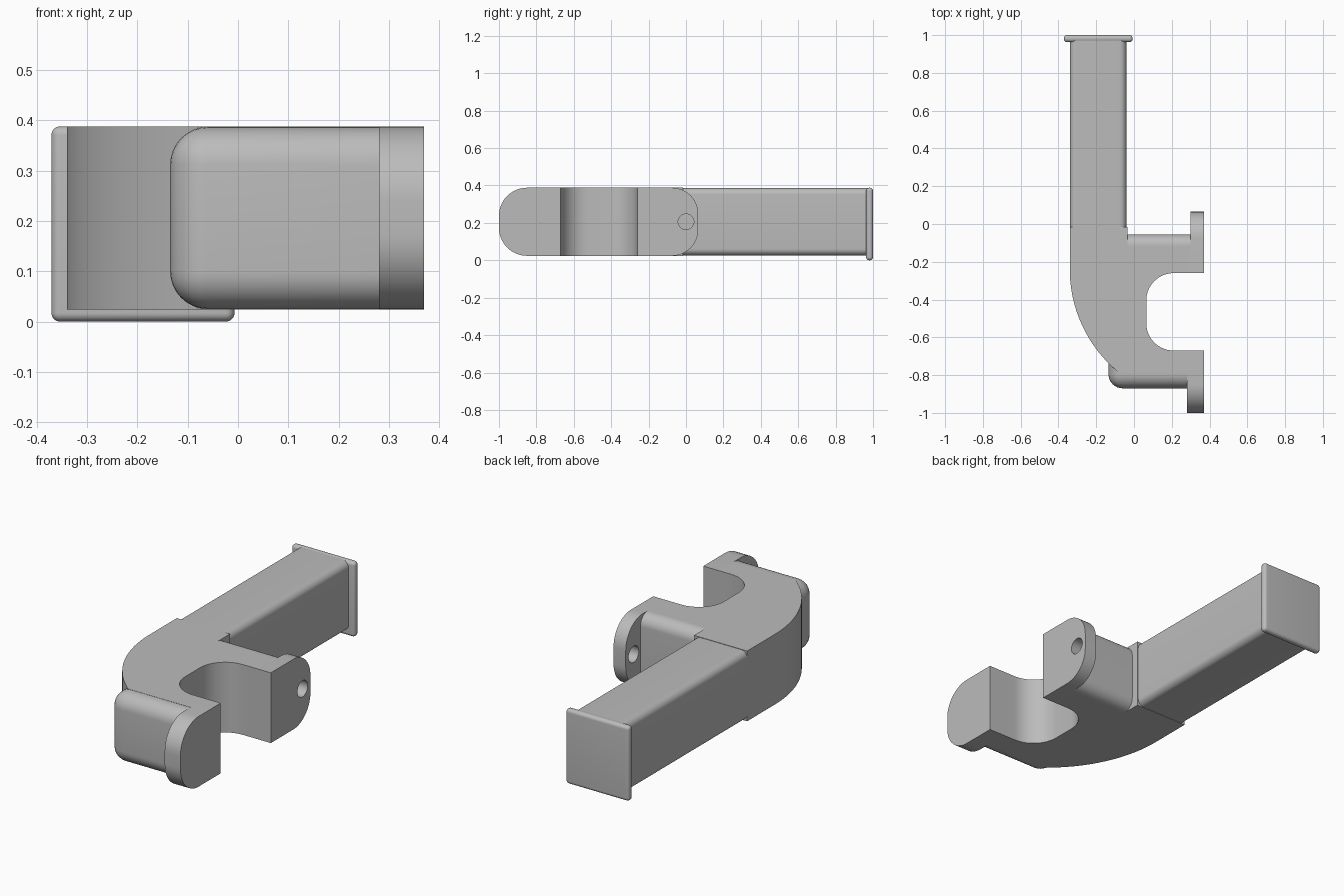
import bpy, bmesh, math
from mathutils import Vector

if "Cube" in bpy.data.objects:
    bpy.data.objects.remove(bpy.data.objects["Cube"])

grey = bpy.data.materials.new("plain_grey")
grey.use_nodes = True
GREY = (0.5, 0.5, 0.5, 1)
grey.diffuse_color = GREY
grey.node_tree.nodes["Principled BSDF"].inputs["Base Color"].default_value = GREY

Z0, Z1 = 0.024, 0.388
MID = (Z0 + Z1) / 2


def finish(bm, name):
    bmesh.ops.recalc_face_normals(bm, faces=bm.faces)
    mesh = bpy.data.meshes.new(name)
    bm.to_mesh(mesh)
    bm.free()
    mesh.materials.append(grey)
    obj = bpy.data.objects.new(name, mesh)
    bpy.context.collection.objects.link(obj)
    return obj


def smooth(obj):
    bpy.ops.object.select_all(action="DESELECT")
    obj.select_set(True)
    bpy.context.view_layer.objects.active = obj
    bpy.ops.object.shade_smooth_by_angle(angle=math.radians(30))


def arc(cx, cy, r, a0, a1, n=14):
    angles = [math.radians(a0 + (a1 - a0) * i / n) for i in range(n + 1)]
    return [(cx + r * math.cos(a), cy + r * math.sin(a)) for a in angles]


def extrude(name, points, direction):
    bm = bmesh.new()
    face = bm.faces.new([bm.verts.new(p) for p in points])
    new = bmesh.ops.extrude_face_region(bm, geom=[face])["geom"]
    verts = [v for v in new if isinstance(v, bmesh.types.BMVert)]
    bmesh.ops.translate(bm, verts=verts, vec=direction)
    return finish(bm, name)


def rounded_box(name, lo, hi, radius, keep=lambda mid: True):
    """Box with rounded edges; keep picks edges by their midpoint."""
    lo, hi = Vector(lo), Vector(hi)
    bm = bmesh.new()
    bmesh.ops.create_cube(bm, size=1)
    for v in bm.verts:
        v.co = Vector([(a + b) / 2 + c * (b - a) for a, b, c in zip(lo, hi, v.co)])
    edges = [e for e in bm.edges if keep((e.verts[0].co + e.verts[1].co) / 2)]
    bmesh.ops.bevel(bm, geom=edges, offset=radius, offset_type="OFFSET",
                    segments=8, profile=0.5, affect="EDGES", clamp_overlap=True)
    obj = finish(bm, name)
    smooth(obj)
    return obj


def rounded_end(name, x0, x1, y_flat, y_tip, r):
    """Upright plate across x whose tip corners are rounded."""
    s = 1 if y_tip > y_flat else -1
    yc = y_tip - s * r
    upper = [(yc + s * (y - yc), z) for y, z in arc(yc, Z1 - r, r, 90, 0)]
    lower = [(yc + s * (y - yc), z) for y, z in arc(yc, Z0 + r, r, 0, -90)]
    outline = [(y_flat, Z1)] + upper + lower + [(y_flat, Z0)]
    obj = extrude(name, [(x0, y, z) for y, z in outline], (x1 - x0, 0, 0))
    smooth(obj)
    return obj


def drill(obj, y, z, r=0.042):
    bm = bmesh.new()
    bmesh.ops.create_cone(bm, cap_ends=True, segments=32, radius1=r, radius2=r, depth=0.3)
    for v in bm.verts:
        v.co = Vector((v.co.z + 0.33, y + v.co.x, z + v.co.y))
    cutter = finish(bm, obj.name + "_hole_cutter")
    mod = obj.modifiers.new("hole", "BOOLEAN")
    mod.operation, mod.solver, mod.object = "DIFFERENCE", "EXACT", cutter
    bpy.ops.object.select_all(action="DESELECT")
    bpy.context.view_layer.objects.active = obj
    obj.select_set(True)
    bpy.ops.object.modifier_apply(modifier=mod.name)
    bpy.data.objects.remove(cutter)
    smooth(obj)


# Curved body with the U-shaped opening
outline = [(-0.34, -0.015), (-0.035, -0.015), (-0.035, -0.12), (0.30, -0.12), (0.30, -0.26)]
outline += arc(0.21, -0.405, 0.145, 90, 180)
outline += arc(0.21, -0.525, 0.145, 180, 270)
outline += [(0.28, -0.67), (0.28, -0.79), (-0.08, -0.79)]
outline += arc(0.365, -0.24, 0.705, 228.7, 180, 24)
body = extrude("curved_body", [(x, y, Z0) for x, y in outline], (0, 0, Z1 - Z0))
smooth(body)

# Rounded backs of the two lugs
rounded_end("rear_lug_back", -0.035, 0.30, -0.12, -0.055, 0.06)
rounded_box("front_lug_back", (-0.135, -0.87, Z0 + 0.001), (0.28, -0.68, Z1 - 0.001), 0.075,
            lambda m: m.x < 0.27 and m.y < -0.69)

# Drilled flanges
rear = rounded_end("rear_flange", 0.30, 0.37, -0.26, 0.065, 0.14)
drill(rear, 0, MID)
front = rounded_end("front_flange", 0.28, 0.37, -0.67, -1.0, 0.15)
drill(front, -0.935, MID - 0.005)

# Long arm and its end cap
rounded_box("long_arm", (-0.34, -0.03, Z0 + 0.002), (-0.04, 0.975, Z1 - 0.002), 0.035,
            lambda m: abs(m.y - 0.4725) < 0.1)
rounded_box("end_cap", (-0.371, 0.963, 0), (-0.007, 1.0, Z1), 0.017)
